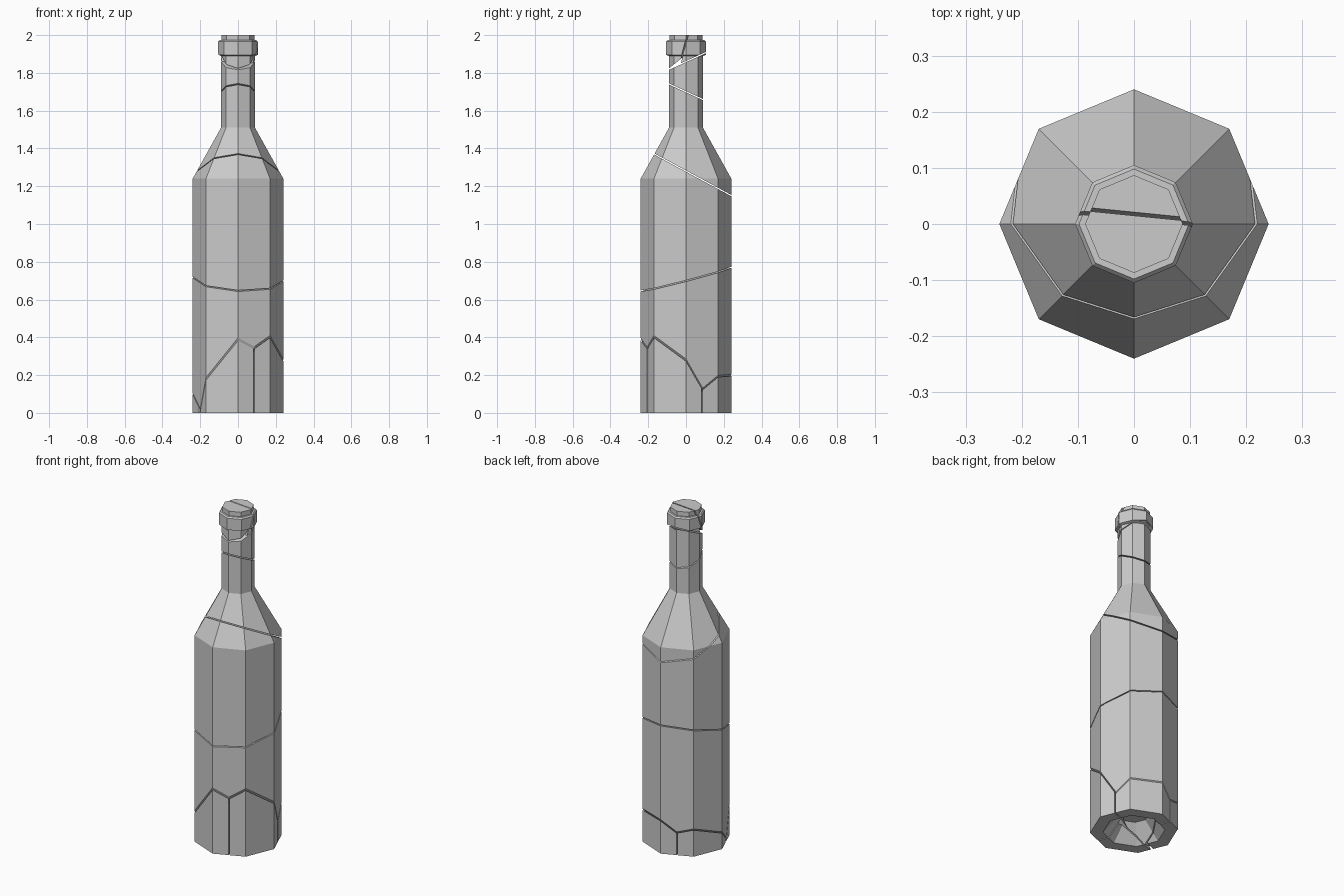
import bpy, bmesh
from math import cos, sin, pi, radians
from mathutils import Vector

if "Cube" in bpy.data.objects:
    bpy.data.objects.remove(bpy.data.objects["Cube"])

SIDES = 8
GAP = 0.003  # half the width of each crack
# radius, height from the hollow under the base up to the mouth
PROFILE = [(0.08, 0.10), (0.17, 0), (0.24, 0), (0.24, 1.24), (0.09, 1.51),
           (0.09, 1.89), (0.105, 1.895), (0.105, 1.965), (0.098, 1.973),
           (0.087, 1.973), (0.087, 2.0)]


def bottle():
    """Solid eight-sided bottle as a bmesh."""
    bm = bmesh.new()
    rings = [[bm.verts.new((r * cos(2 * pi * i / SIDES), r * sin(2 * pi * i / SIDES), z))
              for i in range(SIDES)] for r, z in PROFILE]
    for lo, hi in zip(rings, rings[1:]):
        for i in range(SIDES):
            j = (i + 1) % SIDES
            bm.faces.new((lo[i], lo[j], hi[j], hi[i]))
    bm.faces.new(rings[0][::-1])
    bm.faces.new(rings[-1])
    return bm


def below(p):
    """Keep what lies under the plane z = a + b*x + c*y."""
    a, b, c = p
    return Vector((0, 0, a)), Vector((-b, -c, 1)).normalized()


def above(p):
    co, n = below(p)
    return co, -n


def shard(name, planes):
    """Cut the bottle down to one closed convex cell."""
    bm = bottle()
    for co, n in planes:
        bmesh.ops.bisect_plane(bm, geom=bm.verts[:] + bm.edges[:] + bm.faces[:], dist=1e-6,
                               plane_co=co - n * GAP, plane_no=n, clear_outer=True)
        rim = [e for e in bm.edges if e.is_boundary]
        if rim:
            bmesh.ops.triangle_fill(bm, edges=rim, use_beauty=True, use_dissolve=True)
    bmesh.ops.recalc_face_normals(bm, faces=bm.faces[:])
    me = bpy.data.meshes.new(name)
    bm.to_mesh(me)
    bm.free()
    bpy.context.collection.objects.link(bpy.data.objects.new(name, me))


# Crack planes across the bottle
mid = (0.708, -0.04, 0.26)
shoulder = (1.28, 0, -0.54)
neck = (1.70, 0, -0.46)
lip_front = (1.892, 0, 0.80)
lip_back = (1.86, 0, 0.45)
split = (Vector((0, 0.018, 2.0)), Vector((0.1, 1, -0.27)).normalized())

# Four base chips, one per quarter turn
chips = {"base_chip_front_left": (247.5, (-0.124, 0.353, -2.143)),
         "base_chip_front_right": (-22.5, (-0.012, 1.215, -1.235)),
         "base_chip_back_right": (67.5, (-0.035, 0.373, 0.977)),
         "base_chip_back_left": (157.5, (-0.037, -0.569, 0.611))}
for name, (mid_angle, plane) in chips.items():
    sides = []
    for turn in (-1, 1):
        a = radians(mid_angle + turn * 135)
        b = radians(mid_angle + turn * 45)
        sides.append((Vector((0, 0, 0)), Vector((cos(b + turn * pi / 2), sin(b + turn * pi / 2), 0))))
    shard(name, sides + [below(plane)])

# Body, shoulder, neck and lip pieces
shard("lower_body", [below(mid)] + [above(p) for _, p in chips.values()])
shard("upper_body", [above(mid), below(shoulder)])
shard("shoulder_piece", [above(shoulder), below(neck)])
shard("neck_piece", [above(neck), below(lip_front), below(lip_back)])
shard("lip_front_piece", [above(lip_front), split])
shard("lip_back_piece", [above(lip_back), (split[0], -split[1])])
